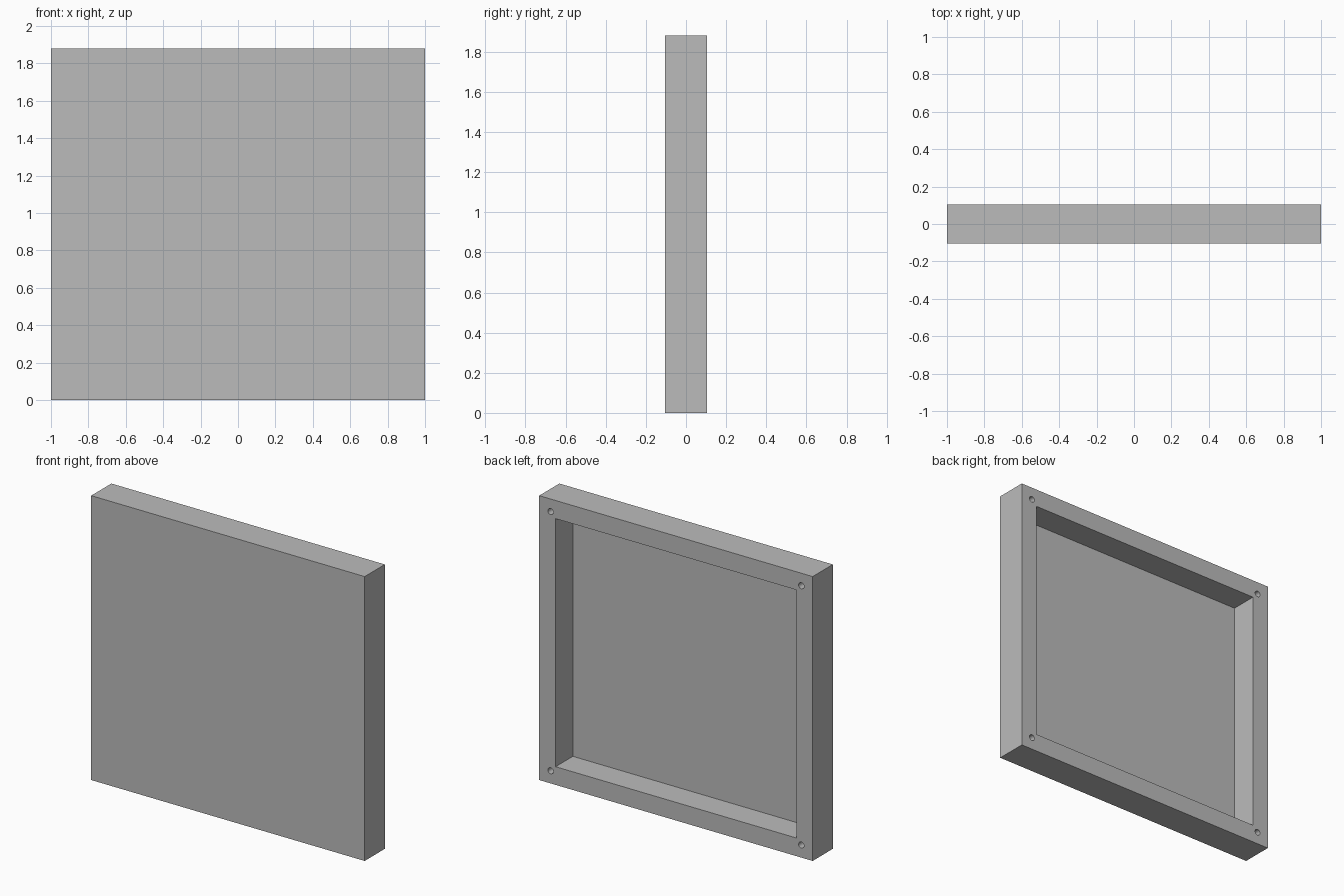
import bpy

WIDTH, HEIGHT, DEPTH = 2.0, 1.88, 0.21
BORDER, RECESS = 0.12, 0.18
HOLE_INSET, HOLE_RADIUS, HOLE_DEPTH = 0.083, 0.02, 0.12
BACK = DEPTH / 2
MID = HEIGHT / 2

cube = bpy.data.objects.get("Cube")
if cube:
    bpy.data.objects.remove(cube, do_unlink=True)

grey = bpy.data.materials.new("plain_grey")
grey.use_nodes = True
colour = (0.5, 0.5, 0.5, 1)
grey.diffuse_color = colour
for node in grey.node_tree.nodes:
    if node.type == 'BSDF_PRINCIPLED':
        node.inputs["Base Color"].default_value = colour


def box(name, size, centre):
    bpy.ops.mesh.primitive_cube_add(size=1, location=centre)
    obj = bpy.context.object
    obj.name = name
    obj.scale = size
    bpy.ops.object.transform_apply(location=True, rotation=True, scale=True)
    obj.data.materials.append(grey)
    return obj


def cut(target, cutter):
    cutter.hide_render = True
    mod = target.modifiers.new("cut", 'BOOLEAN')
    mod.operation = 'DIFFERENCE'
    mod.solver = 'EXACT'
    mod.object = cutter
    bpy.context.view_layer.objects.active = target
    bpy.ops.object.modifier_apply(modifier=mod.name)
    bpy.data.objects.remove(cutter, do_unlink=True)


# Solid panel
panel = box("panel_tray", (WIDTH, DEPTH, HEIGHT), (0, 0, MID))

# Open recess in the back, leaving a thin front plate and a border
cut(panel, box("recess_cutter",
               (WIDTH - 2 * BORDER, 2 * RECESS, HEIGHT - 2 * BORDER),
               (0, BACK, MID)))

# Blind screw hole in each corner of the back border
for sx in (-1, 1):
    for sz in (-1, 1):
        bpy.ops.mesh.primitive_cylinder_add(
            vertices=32, radius=HOLE_RADIUS, depth=2 * HOLE_DEPTH,
            location=(sx * (WIDTH / 2 - HOLE_INSET), BACK,
                      MID + sz * (MID - HOLE_INSET)),
            rotation=(1.570796, 0, 0))
        hole = bpy.context.object
        hole.name = "screw_hole_cutter"
        hole.data.materials.append(grey)
        cut(panel, hole)

# Smooth hole walls, sharp edges elsewhere
bpy.ops.object.select_all(action='DESELECT')
panel.select_set(True)
bpy.context.view_layer.objects.active = panel
bpy.ops.object.shade_smooth_by_angle()
